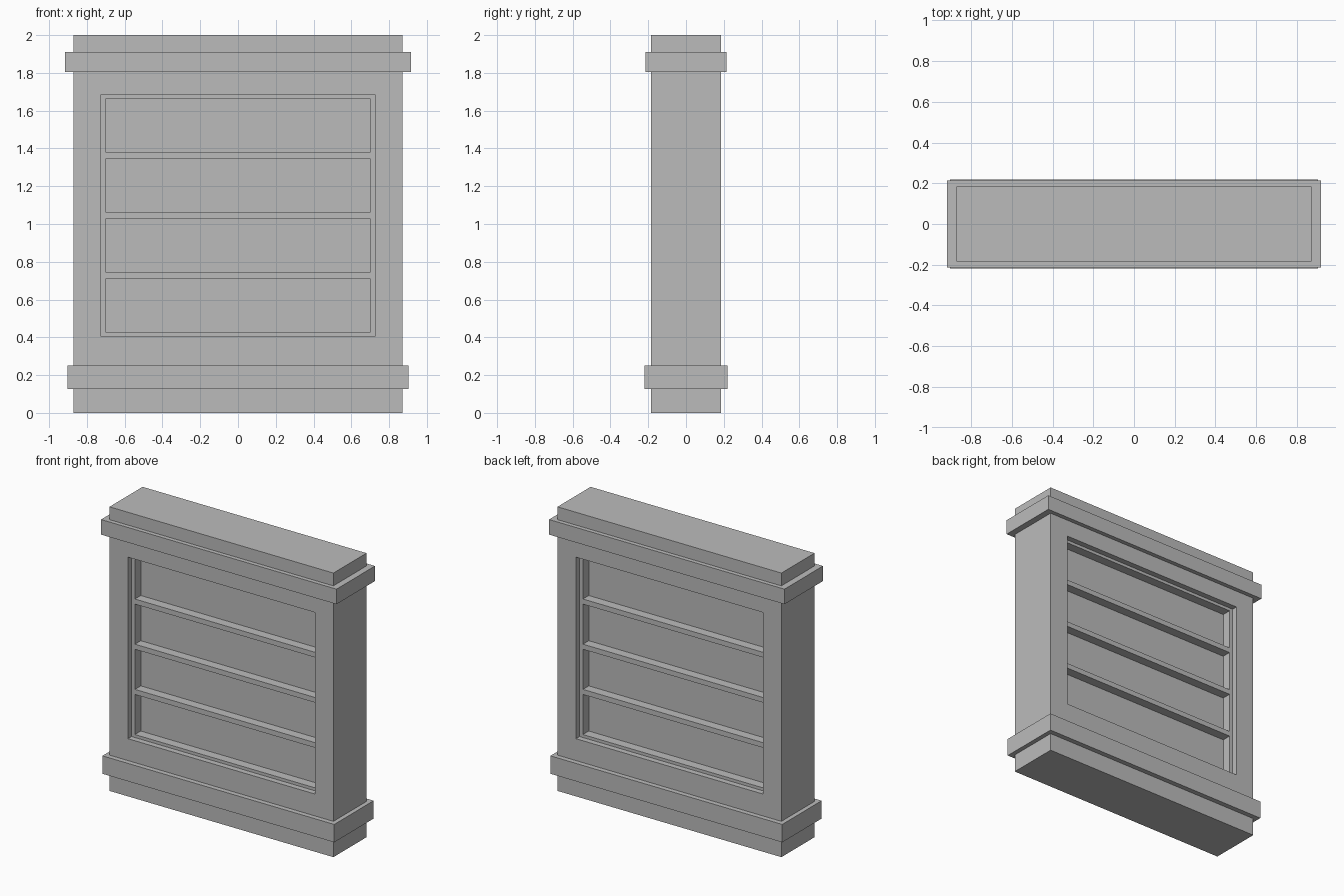
import bpy
import bmesh
from mathutils import Matrix, Vector

if "Cube" in bpy.data.objects:
    bpy.data.objects.remove(bpy.data.objects["Cube"], do_unlink=True)

# Single plain grey
GREY = (0.5, 0.5, 0.5, 1.0)
grey = bpy.data.materials.new("plain_grey")
grey.use_nodes = True
grey.diffuse_color = GREY
grey.node_tree.nodes["Principled BSDF"].inputs["Base Color"].default_value = GREY


def make_boxes(name, boxes):
    """One object from boxes given as (half x, y min, y max, z min, z max)."""
    bm = bmesh.new()
    for half_x, y0, y1, z0, z1 in boxes:
        centre = Vector((0, (y0 + y1) / 2, (z0 + z1) / 2))
        size = Vector((2 * half_x, y1 - y0, z1 - z0))
        bmesh.ops.create_cube(bm, size=1, matrix=Matrix.Translation(centre) @ Matrix.Diagonal(size.to_4d()))
    mesh = bpy.data.meshes.new(name)
    bm.to_mesh(mesh)
    bm.free()
    mesh.materials.append(grey)
    obj = bpy.data.objects.new(name, mesh)
    bpy.context.scene.collection.objects.link(obj)
    return obj


def both_sides(half_x, floor_y, z0, z1):
    """Matching cutter boxes reaching in from the front and the back."""
    return [(half_x, -0.4, -floor_y, z0, z1), (half_x, floor_y, 0.4, z0, z1)]


def carve(target, boxes):
    """Cut the boxes out of the target and discard the cutter."""
    cutter = make_boxes("recess_cutter", boxes)
    cutter.hide_render = True
    mod = target.modifiers.new("recess", "BOOLEAN")
    mod.operation = "DIFFERENCE"
    mod.solver = "EXACT"
    mod.object = cutter
    bpy.context.view_layer.objects.active = target
    bpy.ops.object.modifier_apply(modifier=mod.name)
    bpy.data.objects.remove(cutter, do_unlink=True)


# Main slab with a shallow window recess on each broad side
HALF_DEPTH = 0.184
WINDOW_FLOOR = HALF_DEPTH - 0.04
PANE_FLOOR = WINDOW_FLOOR - 0.065
body = make_boxes("body", [(0.872, -HALF_DEPTH, HALF_DEPTH, 0, 2)])
carve(body, both_sides(0.728, WINDOW_FLOOR, 0.406, 1.684))

# Four deeper panes separated by horizontal bars
panes = []
for row in range(4):
    z = 0.427 + row * 0.318
    panes += both_sides(0.702, PANE_FLOOR, z, z + 0.282)
carve(body, panes)

# Projecting bands around the top and the foot
make_boxes("top_band", [(0.917, -0.214, 0.214, 1.804, 1.91)])
make_boxes("foot_band", [(0.903, -0.219, 0.219, 0.126, 0.252)])
